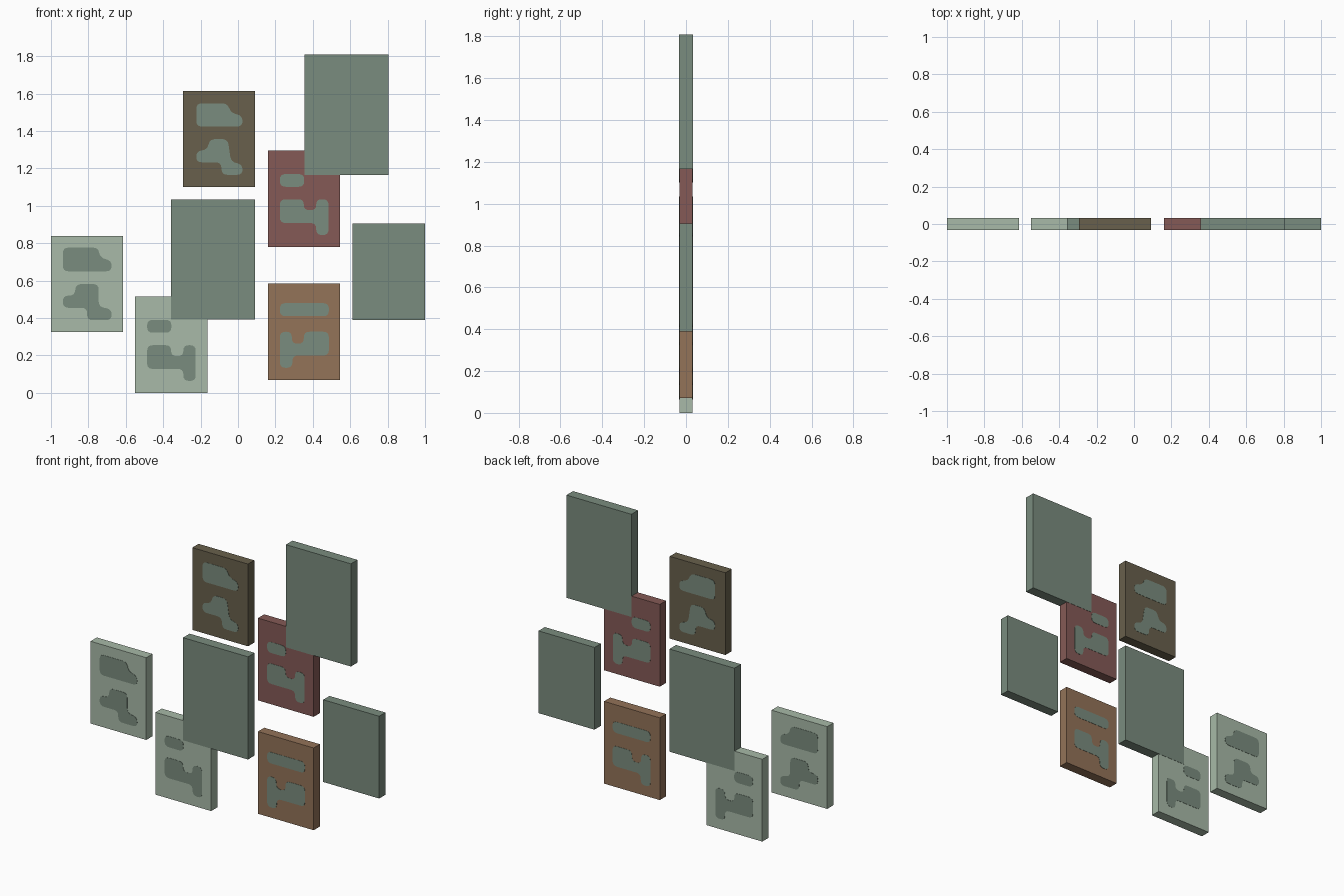
import bpy, bmesh
from mathutils import Vector

if "Cube" in bpy.data.objects:
    bpy.data.objects.remove(bpy.data.objects["Cube"])


def material(name, r, g, b):
    lin = [((c / 255 + 0.055) / 1.055) ** 2.4 for c in (r, g, b)]
    m = bpy.data.materials.new(name)
    m.diffuse_color = (*lin, 1)
    m.use_nodes = True
    m.node_tree.nodes["Principled BSDF"].inputs["Base Color"].default_value = m.diffuse_color
    return m


SAGE = material("grey green", 122, 140, 126)
PALE = material("pale green", 168, 186, 168)
BROWN = material("dark brown", 104, 96, 76)
RED = material("dusty red", 133, 90, 86)
TAN = material("tan", 147, 115, 88)


def rounded(points, radius=0.03, steps=4):
    """Soften every corner of an outline, inward or outward, with a small curve."""
    pts = [Vector(p) for p in points]
    out = []
    for i, p in enumerate(pts):
        a, b = pts[i - 1] - p, pts[(i + 1) % len(pts)] - p
        s = p + a.normalized() * min(radius, a.length * 0.48)
        e = p + b.normalized() * min(radius, b.length * 0.48)
        for k in range(steps + 1):
            t = k / steps
            out.append(s * (1 - t) ** 2 + p * (2 * t * (1 - t) * 0.9 + 0.2 * t * (1 - t) * 1.0)
                       + e * t ** 2)
    return out


def slab(name, outline, half, mat):
    """Extrude an x-z outline through y, from -half to +half."""
    bm = bmesh.new()
    face = bm.faces.new([bm.verts.new((x, -half, z)) for x, z in outline])
    ext = bmesh.ops.extrude_face_region(bm, geom=[face])
    for v in ext["geom"]:
        if isinstance(v, bmesh.types.BMVert):
            v.co.y = half
    bmesh.ops.recalc_face_normals(bm, faces=bm.faces)
    me = bpy.data.meshes.new(name)
    bm.to_mesh(me)
    bm.free()
    me.materials.append(mat)
    ob = bpy.data.objects.new(name, me)
    bpy.context.collection.objects.link(ob)
    return ob


def panel(name, x, z, mat, w=0.386, h=0.515, half=0.031):
    slab(name, [(x, z), (x + w, z), (x + w, z + h), (x, z + h)], half, mat)


def inlay(name, x, z, points):
    """Inlay flush through a panel; points are relative to its lower left corner."""
    slab(name, rounded([(x + u, z + v) for u, v in points]), 0.0325, SAGE)


# Inlay outlines
BAR = [(0.064, 0.34), (0.326, 0.34), (0.326, 0.41), (0.064, 0.41)]
SHORT_BAR = [(0.064, 0.322), (0.194, 0.322), (0.194, 0.39), (0.064, 0.39)]
STEP_BLOCK = [(0.064, 0.325), (0.324, 0.325), (0.324, 0.382), (0.264, 0.397),
              (0.252, 0.452), (0.064, 0.452)]
STEP_BLOCK_DARK = [(0.072, 0.324), (0.319, 0.324), (0.319, 0.382), (0.258, 0.397),
                   (0.238, 0.448), (0.072, 0.448)]
ZIGZAG = [(0.064, 0.13), (0.193, 0.13), (0.193, 0.064), (0.324, 0.064), (0.324, 0.123),
          (0.255, 0.135), (0.255, 0.257), (0.133, 0.257), (0.127, 0.195), (0.064, 0.195)]
ZIGZAG_DARK = [(0.072, 0.133), (0.205, 0.133), (0.208, 0.066), (0.319, 0.066),
               (0.319, 0.122), (0.258, 0.135), (0.24, 0.257), (0.145, 0.257),
               (0.13, 0.2), (0.072, 0.192)]
TEE = [(0.064, 0.128), (0.258, 0.128), (0.258, 0.064), (0.324, 0.064), (0.324, 0.255),
       (0.258, 0.255), (0.258, 0.197), (0.192, 0.197), (0.192, 0.255), (0.064, 0.255)]
BRACKET = [(0.064, 0.064), (0.131, 0.064), (0.131, 0.13), (0.326, 0.13), (0.326, 0.257),
           (0.192, 0.257), (0.192, 0.193), (0.128, 0.193), (0.128, 0.257), (0.064, 0.257)]

# Patterned panels with their upper and lower inlays
for label, x, z, mat, upper, lower in [
    ("brown", -0.295, 1.10, BROWN, STEP_BLOCK_DARK, ZIGZAG_DARK),
    ("red", 0.16, 0.78, RED, SHORT_BAR, TEE),
    ("tan", 0.16, 0.07, TAN, BAR, BRACKET),
    ("pale_left", -1.0, 0.325, PALE, STEP_BLOCK, ZIGZAG),
    ("pale_low", -0.55, 0.0, PALE, SHORT_BAR, TEE),
]:
    panel(label + "_panel", x, z, mat)
    inlay(label + "_upper_inlay", x, z, upper)
    inlay(label + "_lower_inlay", x, z, lower)

# Plain panels; the two large ones overlap their neighbours
panel("plain_panel", 0.612, 0.39, SAGE, w=0.388)
panel("large_panel_middle", -0.358, 0.392, SAGE, 0.45, 0.643, 0.0325)
panel("large_panel_top", 0.355, 1.165, SAGE, 0.45, 0.643, 0.0325)
